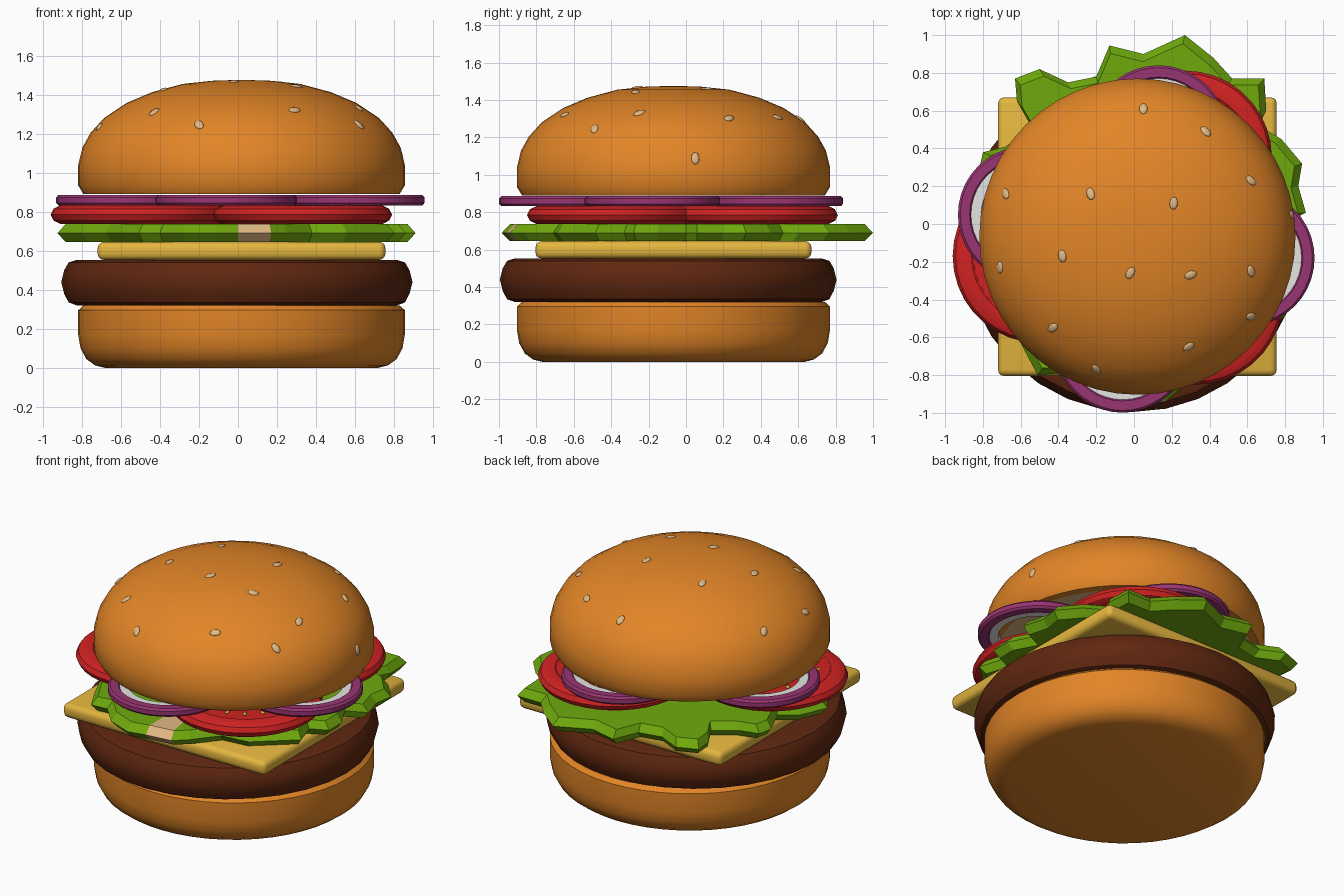
import bpy, bmesh, math
from mathutils import Vector

if "Cube" in bpy.data.objects:
    bpy.data.objects.remove(bpy.data.objects["Cube"])


def mat(name, r, g, b):
    m = bpy.data.materials.new(name)
    m.diffuse_color = (r, g, b, 1)
    m.use_nodes = True
    m.node_tree.nodes["Principled BSDF"].inputs["Base Color"].default_value = m.diffuse_color
    return m


BUN = mat("toasted bun", 0.76, 0.235, 0.02)
SEED = mat("sesame cream", 0.75, 0.48, 0.23)
MEAT = mat("brown meat", 0.115, 0.02, 0.005)
CHEESE = mat("yellow cheese", 0.78, 0.47, 0.05)
LEAF = mat("green leaf", 0.16, 0.40, 0.004)
RED = mat("tomato red", 0.64, 0.016, 0.016)
PURPLE = mat("onion purple", 0.32, 0.035, 0.17)
WHITE = mat("onion white", 0.78, 0.78, 0.76)


def finish(name, bm, mats, smooth=None):
    bmesh.ops.recalc_face_normals(bm, faces=bm.faces)
    me = bpy.data.meshes.new(name)
    bm.to_mesh(me)
    bm.free()
    for m in mats:
        me.materials.append(m)
    ob = bpy.data.objects.new(name, me)
    bpy.context.collection.objects.link(ob)
    if smooth:
        bpy.ops.object.select_all(action='DESELECT')
        bpy.context.view_layer.objects.active = ob
        ob.select_set(True)
        bpy.ops.object.shade_smooth_by_angle(angle=math.radians(smooth))
    return ob


def lathe(name, profile, centre, mats, n=40, closed=False, cut=(), smooth=35):
    """Turn an (r, z) profile about a vertical axis; segments in cut use the second material."""
    bm = bmesh.new()
    rings = []
    for r, z in profile:
        if r == 0:
            rings.append([bm.verts.new((centre[0], centre[1], z))] * n)
        else:
            rings.append([bm.verts.new((centre[0] + r * math.cos(math.tau * i / n),
                                        centre[1] + r * math.sin(math.tau * i / n), z))
                          for i in range(n)])
    count = len(rings) if closed else len(rings) - 1
    for s in range(count):
        a, b = rings[s], rings[(s + 1) % len(rings)]
        for i in range(n):
            j = (i + 1) % n
            f = bm.faces.new(list(dict.fromkeys((a[i], a[j], b[j], b[i]))))
            f.material_index = 1 if s in cut else 0
    return finish(name, bm, mats, smooth)


C = (0.018, -0.067)

# Buns
lathe("bottom_bun", [(0, 0), (0.70, 0), (0.75, 0.012), (0.795, 0.045), (0.825, 0.10),
                     (0.837, 0.17), (0.837, 0.295), (0.81, 0.32), (0, 0.32)], C, [BUN], 48)
DOME = [(0.837, 0.935), (0.837, 1.04), (0.815, 1.13), (0.773, 1.205), (0.705, 1.28),
        (0.59, 1.357), (0.46, 1.412), (0.30, 1.455), (0.15, 1.471), (0, 1.476)]
lathe("top_bun", [(0, 0.89), (0.76, 0.89), (0.81, 0.89)] + DOME, C, [BUN, SEED], 48, cut=(0,))

# Sesame seeds lying on the dome
spots = [(.05, .61), (.38, .49), (-.23, .16), (.21, .11), (.62, .23), (.835, .05), (-.38, -.17),
         (-.02, -.26), (.30, -.27), (.62, -.25), (.62, -.49), (.29, -.65), (-.43, -.55),
         (-.71, -.23), (-.68, .16), (-.20, -.77)]
bm = bmesh.new()
for k, (x, y) in enumerate(spots):
    d = Vector((x - C[0], y - C[1]))
    r = min(d.length, 0.826)
    for (r0, z0), (r1, z1) in zip(DOME, DOME[1:]):
        if r1 <= r <= r0 and r0 > r1:
            z = z0 + (z1 - z0) * (r0 - r) / (r0 - r1)
            u = d.normalized()
            normal = Vector((u.x * (z1 - z0), u.y * (z1 - z0), r0 - r1)).normalized()
            break
    rot = normal.to_track_quat('Z', 'Y')
    vs = bmesh.ops.create_icosphere(bm, subdivisions=2, radius=1)["verts"]
    a = 0.0 if r > 0.75 else k * 1.3
    for v in vs:
        p = Vector((v.co.x * 0.022, v.co.y * 0.034, v.co.z * 0.009))
        p = Vector((p.x * math.cos(a) - p.y * math.sin(a),
                    p.x * math.sin(a) + p.y * math.cos(a), p.z))
        v.co = rot @ p + Vector((C[0] + u.x * r, C[1] + u.y * r, z))
finish("sesame_seeds", bm, [SEED], 60)

# Patty
lathe("patty", [(0, 0.32), (0.82, 0.32), (0.862, 0.335), (0.885, 0.38), (0.9, 0.44),
                (0.885, 0.50), (0.862, 0.54), (0.82, 0.553), (0, 0.553)],
      (-0.006, -0.095), [MEAT], 32)

# Cheese slice
bm = bmesh.new()
bmesh.ops.create_cube(bm, size=1)
for v in bm.verts:
    v.co = (v.co.x * 1.475 + 0.018, v.co.y * 1.475 - 0.067, v.co.z * 0.092 + 0.599)
bmesh.ops.bevel(bm, geom=bm.edges[:], offset=0.032, segments=3, profile=0.5, affect='EDGES')
finish("cheese_slice", bm, [CHEESE], 40)

# Ragged lettuce leaf with one pale stem wedge
edge = [(0, -.96), (.17, -.94), (.25, -.87), (.38, -.71), (.56, -.69), (.80, -.485), (.75, -.33),
        (.86, -.28), (.86, -.15), (.78, 0), (.91, .06), (.87, .2), (.89, .32), (.78, .45),
        (.66, .52), (.70, .6), (.69, .77), (.52, .77), (.42, .88), (.27, 1.0), (.05, .9),
        (-.13, .945), (-.2, .78), (-.35, .75), (-.5, .82), (-.63, .77), (-.62, .65), (-.54, .51),
        (-.68, .41), (-.8, .38), (-.82, .29), (-.74, .1), (-.85, .02), (-.925, -.15), (-.8, -.33),
        (-.68, -.45), (-.59, -.65), (-.51, -.8), (-.4, -.79), (-.28, -.92), (-.12, -.985)]
bm = bmesh.new()
loops = [[bm.verts.new((x * s, y * s, z)) for x, y in edge]
         for s, z in ((0.955, 0.645), (1, 0.69), (0.955, 0.737))]
low, high = bm.verts.new((0, 0, 0.645)), bm.verts.new((0, 0, 0.737))
for i in range(len(edge)):
    j = (i + 1) % len(edge)
    quads = [(a[i], a[j], b[j], b[i]) for a, b in zip(loops, loops[1:])]
    for q in quads + [(low, loops[0][j], loops[0][i]), (high, loops[2][i], loops[2][j])]:
        bm.faces.new(q).material_index = 1 if i == 0 else 0
finish("lettuce", bm, [LEAF, SEED])

# Tomato slices with seeds
for k, c in enumerate([(0.33, -0.39), (0.27, 0.352), (-0.50, -0.17)]):
    dz = k * 0.001
    lathe(f"tomato_slice_{k + 1}",
          [(0, 0.737), (0.41, 0.737), (0.445, 0.755), (0.46, 0.785), (0.445, 0.815),
           (0.41, 0.832 + dz), (0.36, 0.832 + dz), (0.35, 0.825 + dz), (0, 0.825 + dz)],
          c, [RED], 36, smooth=30)
    bm = bmesh.new()
    for i in range(16):
        a = math.tau * (i + 0.5) / 16
        vs = bmesh.ops.create_icosphere(bm, subdivisions=1, radius=1)["verts"]
        for v in vs:
            p = Vector((v.co.x * 0.024, v.co.y * 0.014, v.co.z * 0.008))
            v.co = (c[0] + (0.275 + p.x) * math.cos(a) - p.y * math.sin(a),
                    c[1] + (0.275 + p.x) * math.sin(a) + p.y * math.cos(a), 0.828 + p.z)
    finish(f"tomato_seeds_{k + 1}", bm, [CHEESE], 60)

# Onion rings: purple outer skin, white inner layer
for k, c in enumerate([(-0.06, -0.637), (0.594, -0.18), (0.13, 0.478), (-0.57, 0.05)]):
    lathe(f"onion_ring_{k + 1}",
          [(0.30, 0.832), (0.35, 0.832), (0.362, 0.845), (0.362, 0.873), (0.35, 0.886),
           (0.30, 0.886), (0.293, 0.876), (0.24, 0.876), (0.232, 0.859), (0.24, 0.842),
           (0.293, 0.842)],
          c, [PURPLE, WHITE], 40, closed=True, cut=(6, 7, 8, 9), smooth=30)
